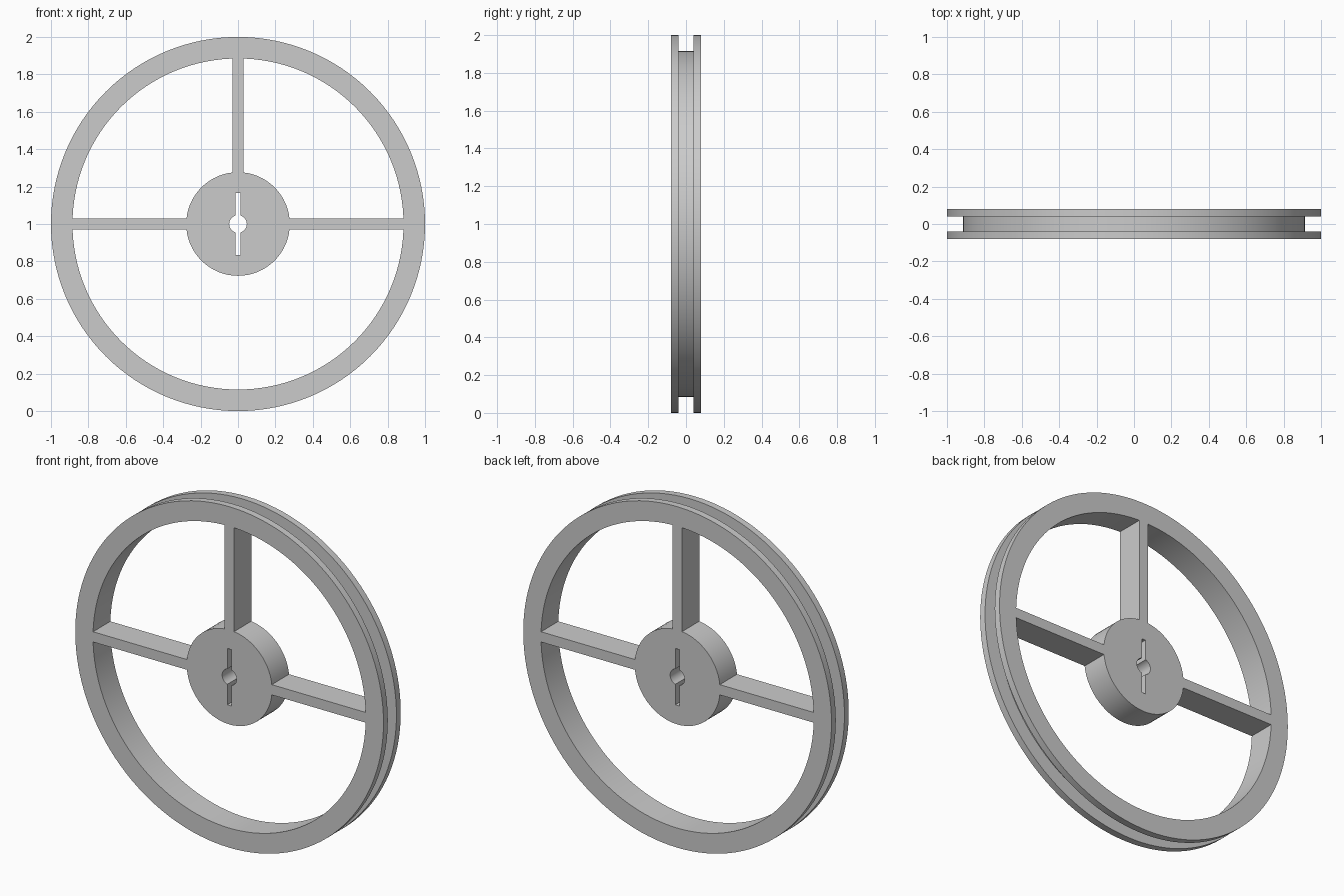
import bpy
import bmesh
import math
from mathutils import Matrix

if "Cube" in bpy.data.objects:
    bpy.data.objects.remove(bpy.data.objects["Cube"], do_unlink=True)

HALF = 0.08          # half the wheel thickness
GROOVE = 0.04        # half the belt groove width
OUTER, FLOOR, INNER = 1.0, 0.915, 0.885
HUB, BORE = 0.277, 0.047
SPOKE = 0.06
CENTRE = Matrix.Translation((0, 0, 1))

grey = bpy.data.materials.new("plain grey")
grey.use_nodes = True
colour = (0.6, 0.6, 0.6, 1)
grey.diffuse_color = colour
grey.node_tree.nodes["Principled BSDF"].inputs["Base Color"].default_value = colour


def make(name, bm):
    bmesh.ops.recalc_face_normals(bm, faces=bm.faces)
    bm.transform(CENTRE)
    mesh = bpy.data.meshes.new(name)
    bm.to_mesh(mesh)
    bm.free()
    mesh.materials.append(grey)
    obj = bpy.data.objects.new(name, mesh)
    bpy.context.collection.objects.link(obj)
    return obj


def lathe(name, profile, steps=128):
    """Spin a closed (radius, y) profile about the axle."""
    bm = bmesh.new()
    verts = [bm.verts.new((r, y, 0)) for r, y in profile]
    edges = [bm.edges.new((v, verts[i - 1])) for i, v in enumerate(verts)]
    bmesh.ops.spin(bm, geom=verts + edges, axis=(0, 1, 0), cent=(0, 0, 0),
                   angle=math.tau, steps=steps, use_merge=True)
    bmesh.ops.remove_doubles(bm, verts=bm.verts, dist=1e-5)
    return make(name, bm)


def disc(name, radius, depth, steps):
    bm = bmesh.new()
    bmesh.ops.create_cone(bm, cap_ends=True, segments=steps, radius1=radius,
                          radius2=radius, depth=depth,
                          matrix=Matrix.Rotation(math.pi / 2, 4, "X"))
    return make(name, bm)


def box(name, x, y, z):
    bm = bmesh.new()
    bmesh.ops.create_cube(bm, size=1, matrix=Matrix.Diagonal((x, y, z, 1)))
    return make(name, bm)


def combine(target, tool, operation):
    """Apply a boolean and discard its tool."""
    bpy.context.view_layer.objects.active = target
    mod = target.modifiers.new(tool.name, "BOOLEAN")
    mod.operation, mod.solver, mod.object = operation, "EXACT", tool
    bpy.ops.object.modifier_apply(modifier=mod.name)
    bpy.data.objects.remove(tool, do_unlink=True)


# Rim with the belt groove around its edge
wheel = lathe("pulley_wheel", [
    (INNER, -HALF), (OUTER, -HALF), (OUTER, -GROOVE), (FLOOR, -GROOVE),
    (FLOOR, GROOVE), (OUTER, GROOVE), (OUTER, HALF), (INNER, HALF)])

# Spokes and hub, flush with the rim on both sides
reach = 2 * (INNER + 0.012)
hub = disc("hub", HUB, 2 * HALF, 64)
combine(hub, box("level_spokes", reach, 2 * HALF, SPOKE), "UNION")
combine(hub, box("upright_spokes", SPOKE, 2 * HALF, reach), "UNION")
combine(wheel, hub, "UNION")

# Axle bore and key slot right through the hub
combine(wheel, disc("axle_bore", BORE, 4 * HALF, 32), "DIFFERENCE")
combine(wheel, box("key_slot", 0.026, 4 * HALF, 0.33), "DIFFERENCE")

bpy.ops.object.select_all(action="DESELECT")
wheel.select_set(True)
bpy.context.view_layer.objects.active = wheel
bpy.ops.object.shade_smooth_by_angle(angle=math.radians(30))
